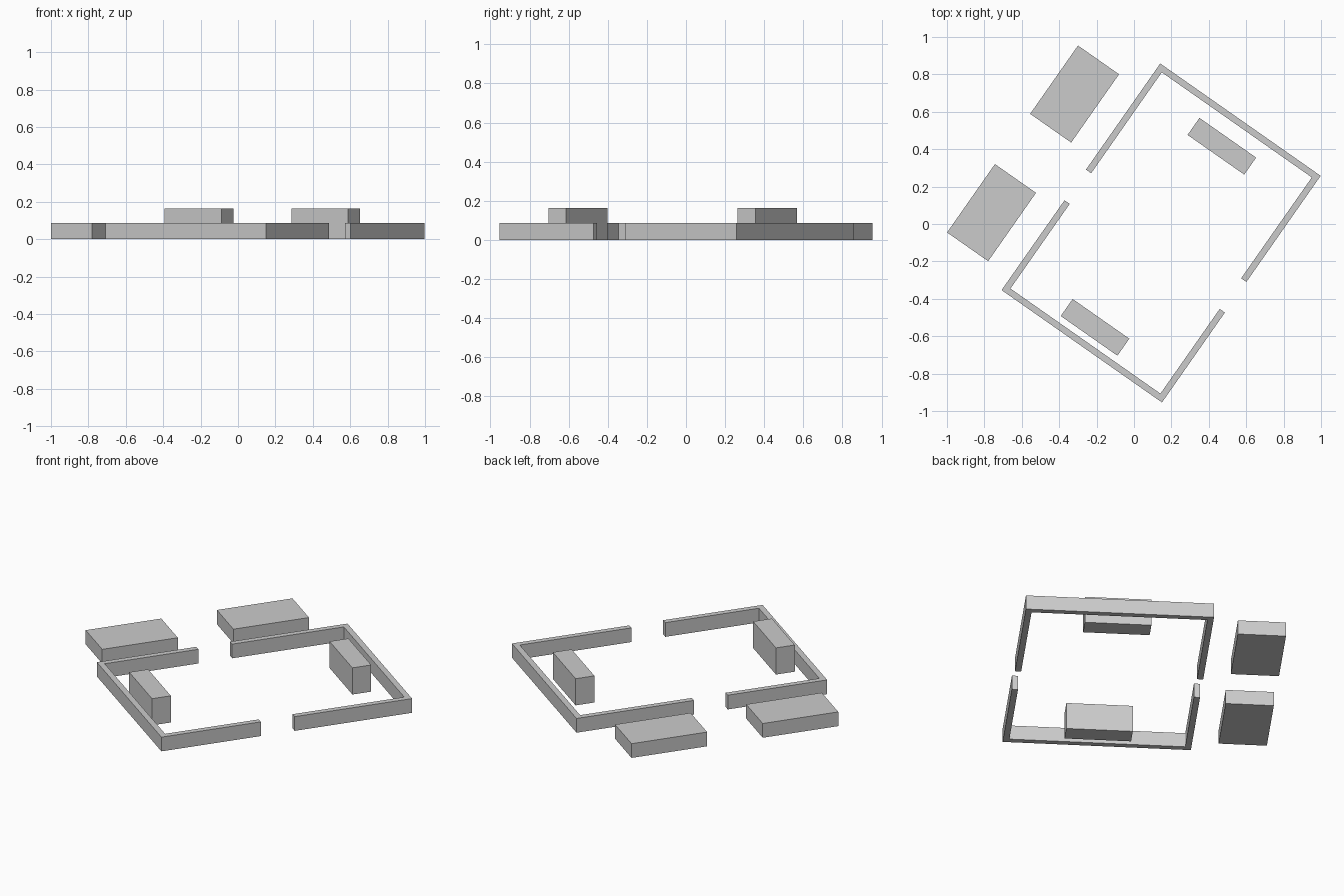
import bpy, bmesh
from math import radians
from mathutils import Matrix

if "Cube" in bpy.data.objects:
    bpy.data.objects.remove(bpy.data.objects["Cube"])

# The whole layout is turned 35 degrees; parts are laid out in its local plan
PLAN = Matrix.Translation((0.145, -0.048, 0)) @ Matrix.Rotation(radians(-35), 4, 'Z')
HALF_W, HALF_L, WALL = 0.5235, 0.7395, 0.034
LOW, TALL = 0.087, 0.163


def extrude_plan(name, points, height):
    """Extrude a flat plan outline up from the ground."""
    bm = bmesh.new()
    face = bm.faces.new([bm.verts.new((x, y, 0)) for x, y in points])
    top = bmesh.ops.extrude_face_region(bm, geom=[face])
    verts = [g for g in top['geom'] if isinstance(g, bmesh.types.BMVert)]
    bmesh.ops.translate(bm, verts=verts, vec=(0, 0, height))
    bmesh.ops.recalc_face_normals(bm, faces=bm.faces)
    bm.transform(PLAN)
    mesh = bpy.data.meshes.new(name)
    bm.to_mesh(mesh)
    bm.free()
    obj = bpy.data.objects.new(name, mesh)
    bpy.context.collection.objects.link(obj)
    return obj


def block(name, x, y, w, d, height):
    w, d = w / 2, d / 2
    return extrude_plan(name, [(x - w, y - d), (x + w, y - d),
                               (x + w, y + d), (x - w, y + d)], height)


# U-shaped perimeter walls, open at the two side gateways
for name, side, gap in (("back_wall", 1, 0.047), ("front_wall", -1, -0.153)):
    end, inner, iw = side * HALF_L, side * (HALF_L - WALL), HALF_W - WALL
    extrude_plan(name, [(-HALF_W, gap), (-HALF_W, end), (HALF_W, end), (HALF_W, gap),
                        (iw, gap), (iw, inner), (-iw, inner), (-iw, gap)], LOW)

# Tall blocks inside, near each end wall
block("back_inner_block", 0, 0.566, 0.37, 0.111, TALL)
block("front_inner_block", 0, -0.616, 0.37, 0.111, TALL)

# Low slabs outside the left wall
block("back_outer_slab", -0.805, 0.343, 0.268, 0.446, LOW)
block("front_outer_slab", -0.805, -0.431, 0.268, 0.446, LOW)
